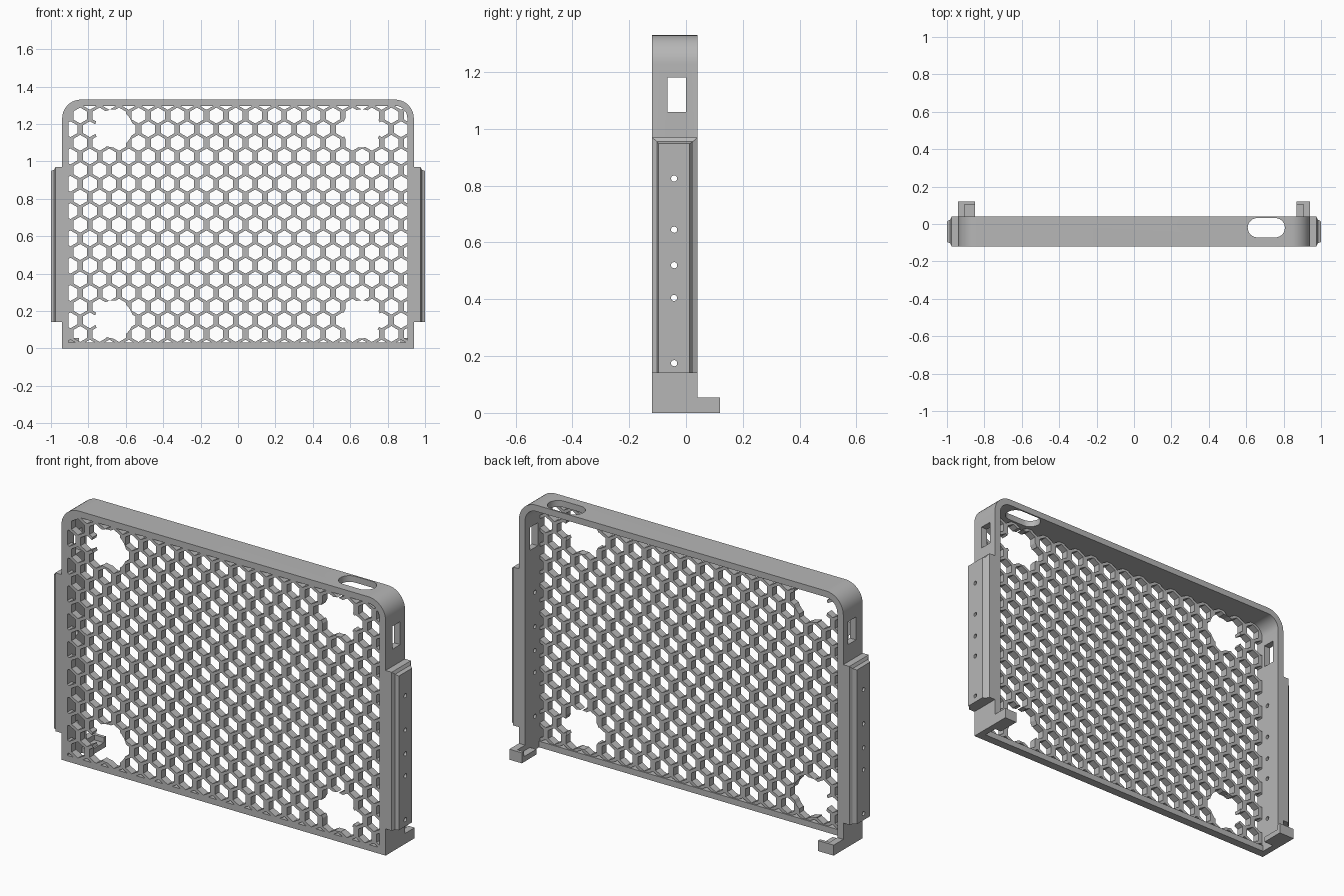
import bpy, bmesh, math
from mathutils import Matrix, Vector

cube = bpy.data.objects.get("Cube")
if cube:
    bpy.data.objects.remove(cube, do_unlink=True)

grey = bpy.data.materials.new("plain_grey")
grey.use_nodes = True
grey.diffuse_color = (0.47, 0.47, 0.47, 1)
grey.node_tree.nodes["Principled BSDF"].inputs["Base Color"].default_value = (0.47, 0.47, 0.47, 1)

FRONT, BACK = -0.12, 0.04
HALF, INNER, TOP, WALL = 0.94, 0.905, 1.33, 0.033


def finish(bm, name):
    bmesh.ops.recalc_face_normals(bm, faces=bm.faces)
    mesh = bpy.data.meshes.new(name)
    bm.to_mesh(mesh)
    bm.free()
    mesh.materials.append(grey)
    obj = bpy.data.objects.new(name, mesh)
    bpy.context.scene.collection.objects.link(obj)
    return obj


def add_box(bm, x, y, z):
    lo, hi = Vector((x[0], y[0], z[0])), Vector((x[1], y[1], z[1]))
    mat = Matrix.Translation((lo + hi) / 2) @ Matrix.Diagonal((*(hi - lo), 1))
    bmesh.ops.create_cube(bm, size=1, matrix=mat)


def add_loft(bm, rings, closed_ends=True):
    """Join equal-length rings of points into a capped solid."""
    rows = [[bm.verts.new(p) for p in ring] for ring in rings]
    n = len(rows[0])
    for a, b in zip(rows, rows[1:]):
        for i in range(n):
            j = (i + 1) % n
            bm.faces.new((a[i], a[j], b[j], b[i]))
    if closed_ends:
        bm.faces.new(rows[0])
        bm.faces.new(rows[-1])


def add_prism(bm, centre, radius, sides, axis, length, turn=0.0):
    rot = Matrix.Rotation(math.pi / 2, 4, 'X' if axis == 'Y' else 'Y')
    mat = Matrix.Translation(centre) @ rot @ Matrix.Rotation(turn, 4, 'Z')
    bmesh.ops.create_cone(bm, cap_ends=True, segments=sides, radius1=radius,
                          radius2=radius, depth=length, matrix=mat)


def cut(obj, bm):
    cutter = finish(bm, "cutter")
    cutter.hide_render = True
    mod = obj.modifiers.new("cut", 'BOOLEAN')
    mod.operation, mod.solver, mod.object = 'DIFFERENCE', 'EXACT', cutter
    deps = bpy.context.evaluated_depsgraph_get()
    mesh = bpy.data.meshes.new_from_object(obj.evaluated_get(deps))
    obj.modifiers.clear()
    obj.data = mesh
    bpy.data.objects.remove(cutter, do_unlink=True)


def arch(half, top, radius, y, steps=10):
    """Upside-down U outline with rounded upper corners."""
    pts = [(half, y, 0)]
    for s, start in ((1, 0), (-1, math.pi / 2)):
        for k in range(steps + 1):
            a = start + k * math.pi / 2 / steps
            pts.append((s * (half - radius) + radius * math.cos(a), y,
                        top - radius + radius * math.sin(a)))
    return pts + [(-half, y, 0)]


# Outer frame: a deep arch open at the bottom
bm = bmesh.new()
outlines = [arch(HALF, TOP, 0.1, FRONT), arch(HALF, TOP, 0.1, BACK),
            arch(INNER, TOP - WALL, 0.065, BACK), arch(INNER, TOP - WALL, 0.065, FRONT)]
add_loft(bm, list(zip(*outlines)))
frame = finish(bm, "outer_frame")

# Side rails: full-depth base with a tapered outer strip
rails = []
for side, name in ((1, "left_rail"), (-1, "right_rail")):
    bm = bmesh.new()
    rings = []
    for x, y0, y1, top in ((HALF, FRONT, BACK, 0.97), (0.975, FRONT, BACK, 0.97),
                           (0.983, -0.102, 0.024, 0.955), (1.0, -0.097, 0.013, 0.948)):
        rings.append([(side * x, y0, 0.14), (side * x, y1, 0.14),
                      (side * x, y1, top), (side * x, y0, top)])
    add_loft(bm, rings)
    rails.append(finish(bm, name))

# Screw holes through rails and walls
for obj in [frame] + rails:
    bm = bmesh.new()
    for z in (0.175, 0.405, 0.52, 0.645, 0.825):
        for side in (1, -1):
            add_prism(bm, (side * 0.95, -0.042, z), 0.011, 12, 'X', 0.2)
    cut(obj, bm)

# Side windows and the long round-ended slot in the top
bm = bmesh.new()
add_box(bm, (-1.1, 1.1), (-0.065, 0.0), (1.06, 1.18))
cut(frame, bm)
bm = bmesh.new()
slot = []
for cx, start in ((0.755, -math.pi / 2), (0.66, math.pi / 2)):
    for k in range(13):
        a = start + k * math.pi / 12
        slot.append((cx + 0.052 * math.cos(a), -0.02 + 0.052 * math.sin(a)))
add_loft(bm, [[(x, y, z) for x, y in slot] for z in (1.25, 1.4)])
cut(frame, bm)

# Bottom sill joining the side walls at the front
bm = bmesh.new()
add_box(bm, (-INNER, INNER), (FRONT, -0.075), (0, 0.032))
finish(bm, "bottom_sill")

# Honeycomb front grille
bm = bmesh.new()
add_box(bm, (-INNER, INNER), (FRONT, -0.082), (0.032, TOP - WALL))
grille = finish(bm, "honeycomb_grille")
bm = bmesh.new()
PITCH, ROW = 0.104, 0.073
for row in range(-1, 18):
    for col in range(-9, 10):
        x = -0.012 + PITCH * (col + 0.5 * (row % 2))
        if abs(x) < 0.94:
            add_prism(bm, (x, -0.1, 1.245 - ROW * row), 0.0425, 6, 'Y', 0.2)
cut(grille, bm)

# Four corner openings in the grille
bm = bmesh.new()
for x in (-0.664, 0.66):
    for z in (0.155, 1.176):
        add_prism(bm, (x, -0.1, z), 0.102, 32, 'Y', 0.24)
cut(grille, bm)

# Rear feet: floor, outer wall and a raised stop lip
for side, inner, name in ((1, 0.868, "left_foot"), (-1, 0.85, "right_foot")):
    bm = bmesh.new()
    span = sorted((side * inner, side * HALF))
    edge = sorted((side * INNER, side * HALF))
    add_box(bm, span, (-0.0, 0.12), (0, 0.028))
    add_box(bm, edge, (BACK, 0.12), (0.028, 0.055))
    inside = sorted((side * inner, side * INNER))
    add_box(bm, inside, (0.103, 0.12), (0.028, 0.055))
    finish(bm, name)

# Smooth the rounded surfaces only
for obj in bpy.context.scene.objects:
    obj.select_set(obj in [frame] + rails)
bpy.context.view_layer.objects.active = frame
bpy.ops.object.shade_smooth_by_angle(angle=math.radians(20))
